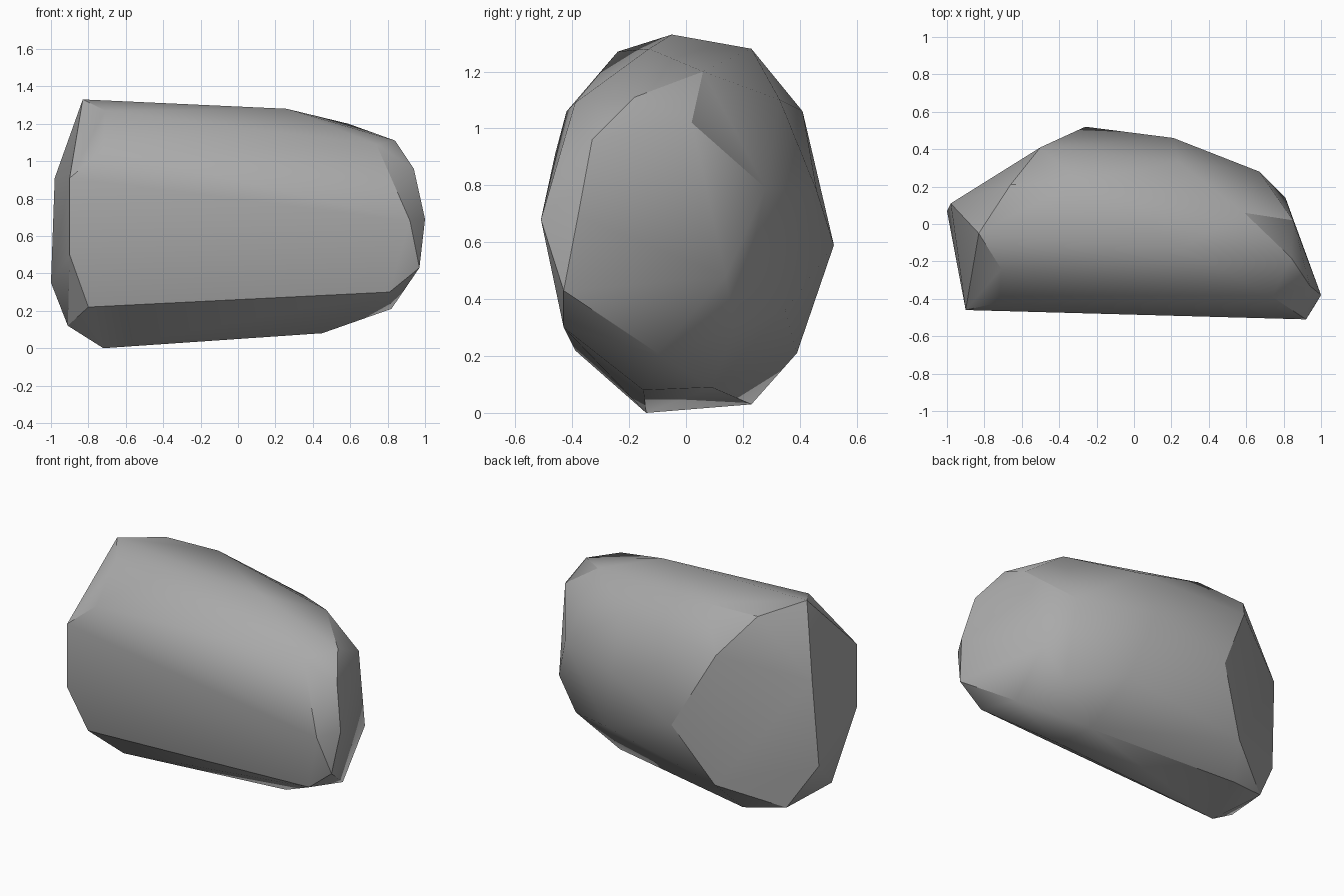
import bpy
import bmesh
import math

# Remove the default cube only
cube = bpy.data.objects.get("Cube")
if cube:
    bpy.data.objects.remove(cube, do_unlink=True)


def make_material(name, colour):
    """One flat colour for viewport and render."""
    material = bpy.data.materials.new(name)
    material.use_nodes = True
    material.diffuse_color = colour
    shader = material.node_tree.nodes["Principled BSDF"]
    shader.inputs["Base Color"].default_value = colour
    shader.inputs["Roughness"].default_value = 0.9
    return material


def make_hull(name, corner_groups, material, sharp_angle):
    """Wrap a convex stone around its corners and keep the hard ridges sharp."""
    bm = bmesh.new()
    for group in corner_groups:
        for corner in group:
            bm.verts.new(corner)
    hull = bmesh.ops.convex_hull(bm, input=bm.verts[:], use_existing_faces=False)
    # Discard any corner that ended up inside the stone
    inside = {item for item in hull["geom_interior"] + hull["geom_unused"]
              if isinstance(item, bmesh.types.BMVert)}
    bmesh.ops.delete(bm, geom=list(inside), context="VERTS")
    bmesh.ops.recalc_face_normals(bm, faces=bm.faces[:])

    mesh = bpy.data.meshes.new(name)
    bm.to_mesh(mesh)
    bm.free()
    mesh.materials.append(material)
    stone = bpy.data.objects.new(name, mesh)
    bpy.context.collection.objects.link(stone)

    bpy.ops.object.select_all(action="DESELECT")
    stone.select_set(True)
    bpy.context.view_layer.objects.active = stone
    bpy.ops.object.shade_smooth_by_angle(angle=sharp_angle)
    return stone


# Corners of the chipped stone, grouped by side
top_ridge = [
    (-.83, -.05, 1.33), (-.71, -.24, 1.27), (.26, -.13, 1.28),
    (.59, .06, 1.2), (-.66, .21, 1.28), (-.3, .23, 1.28),
]
front_side = [
    (-.72, -.42, 1.06), (-.9, -.46, .91), (-.9, -.46, .5), (-.8, -.39, .22),
    (.81, -.43, .3), (.92, -.51, .68), (.74, -.39, 1.09),
]
left_end = [
    (.84, -.18, 1.11), (.94, -.33, .96), (1, -.38, .69), (.97, -.43, .43),
    (.82, -.1, .21), (.85, .02, 1.02), (.81, .14, .48), (.67, .17, .29),
]
back_side = [
    (.67, .28, .79), (.24, .33, 1.1), (.21, .46, .78), (.33, .35, .36),
    (-.26, .52, .59), (-.5, .41, 1.06), (-.48, .39, .21),
]
right_end = [(-.91, -.19, .12), (-1, .07, .35), (-.98, .11, .91)]
underside = [
    (.45, -.15, .08), (.41, .09, .09), (-.72, -.14, 0),
    (-.83, .16, .07), (-.57, .23, .03),
]

stone_grey = make_material("stone grey", (.4, .4, .4, 1))
make_hull(
    "boulder",
    [top_ridge, front_side, left_end, back_side, right_end, underside],
    stone_grey,
    math.radians(30),
)
